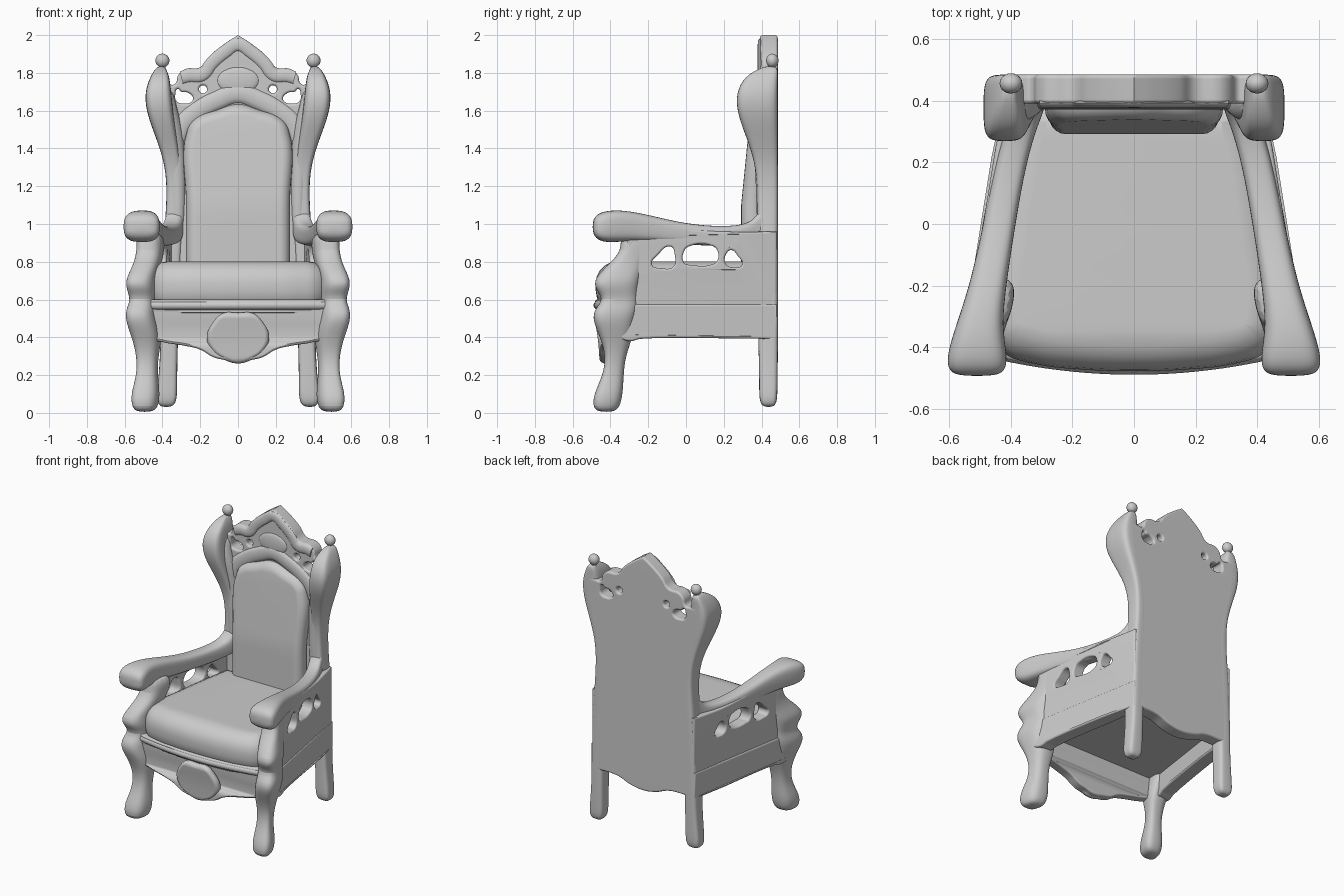
import bpy, bmesh, math
from mathutils import Vector

if "Cube" in bpy.data.objects:
    bpy.data.objects.remove(bpy.data.objects["Cube"])

grey = bpy.data.materials.new("plain grey")
grey.use_nodes = True
grey.diffuse_color = (0.6, 0.6, 0.6, 1)
grey.node_tree.nodes["Principled BSDF"].inputs["Base Color"].default_value = (0.6, 0.6, 0.6, 1)


def finish(name, bm, subdiv=0):
    """Turn a bmesh into a smooth shaded object."""
    bmesh.ops.remove_doubles(bm, verts=bm.verts, dist=0.0002)
    bmesh.ops.recalc_face_normals(bm, faces=bm.faces)
    mesh = bpy.data.meshes.new(name)
    bm.to_mesh(mesh)
    bm.free()
    mesh.materials.append(grey)
    ob = bpy.data.objects.new(name, mesh)
    bpy.context.collection.objects.link(ob)
    if subdiv:
        mod = ob.modifiers.new("smooth", "SUBSURF")
        mod.levels = mod.render_levels = subdiv
    bpy.ops.object.select_all(action="DESELECT")
    ob.select_set(True)
    bpy.context.view_layer.objects.active = ob
    bpy.ops.object.shade_smooth_by_angle(angle=math.radians(45))
    return ob


def curve_part(name, outlines, half, bevel, place, sharp=(), closed=True):
    """Rounded slab from outlines (later ones are holes), or a tube if open."""
    cu = bpy.data.curves.new(name, "CURVE")
    cu.dimensions = "2D" if closed else "3D"
    cu.fill_mode = "BOTH" if closed else "FULL"
    cu.resolution_u = 6
    cu.bevel_depth = bevel
    cu.bevel_resolution = 4
    if closed:
        cu.extrude = half - bevel
        cu.offset = -bevel
    else:
        cu.use_fill_caps = True
    for n, pts in enumerate(outlines):
        sp = cu.splines.new("BEZIER")
        sp.bezier_points.add(len(pts) - 1)
        sp.use_cyclic_u = closed
        for bp, (a, b) in zip(sp.bezier_points, pts):
            bp.co = (a, b, 0)
            kind = "VECTOR" if n == 0 and (a, b) in sharp else "AUTO"
            bp.handle_left_type = bp.handle_right_type = kind
    tmp = bpy.data.objects.new("tmp", cu)
    bpy.context.collection.objects.link(tmp)
    deps = bpy.context.evaluated_depsgraph_get()
    mesh = bpy.data.meshes.new_from_object(tmp.evaluated_get(deps))
    bpy.data.objects.remove(tmp)
    bm = bmesh.new()
    bm.from_mesh(mesh)
    bpy.data.meshes.remove(mesh)
    for v in bm.verts:
        v.co = place(*v.co)
    ob = finish(name, bm)
    if closed:
        ob.modifiers.new("flat faces", "WEIGHTED_NORMAL").keep_sharp = True


def loft(name, rows, axis, side, power=3.2, skew=0, count=16):
    """Rounded box sections (t, a0, a1, b0, b1) joined along z or y."""
    bm = bmesh.new()
    rings = []
    for t, a0, a1, b0, b1 in rows:
        ring = []
        for i in range(count):
            ang = 2 * math.pi * (i + 0.5) / count
            c, s = math.cos(ang), math.sin(ang)
            a = (a0 + a1) / 2 + (a1 - a0) / 2 * math.copysign(abs(c) ** (2 / power), c)
            b = (b0 + b1) / 2 + (b1 - b0) / 2 * math.copysign(abs(s) ** (2 / power), s)
            a -= skew * (b + .4)
            ring.append(bm.verts.new((a * side, b, t) if axis == "z" else (a * side, t, b)))
        rings.append(ring)
    for r, q in zip(rings, rings[1:]):
        for i in range(count):
            j = (i + 1) % count
            bm.faces.new((r[i], r[j], q[j], q[i]))
    bm.faces.new(rings[0])
    bm.faces.new(rings[-1])
    finish(name, bm, 2)


def ball(name, loc, size):
    bm = bmesh.new()
    bmesh.ops.create_uvsphere(bm, u_segments=20, v_segments=12, radius=1)
    for v in bm.verts:
        v.co = Vector(loc) + Vector(p * q for p, q in zip(v.co, size))
    finish(name, bm)


def mirrored(half):
    """Right half from top to bottom, completed on the other side."""
    return half + [(-x, z) for x, z in reversed(half) if x > 0]


def oval(cx, cz, rx, rz, n=8):
    return [(cx + rx * math.cos(math.tau * i / n), cz + rz * math.sin(math.tau * i / n))
            for i in range(n)]


# Back panel with crest and pierced corners
back = mirrored([(0, 2.0), (.07, 1.955), (.15, 1.89), (.2, 1.83), (.28, 1.82), (.315, 1.79),
                 (.335, 1.74), (.37, 1.74), (.42, 1.74), (.43, 1.62), (.385, 1.42),
                 (.35, 1.2), (.36, .8), (.36, .4), (.2, .395), (.1, .36), (0, .345)])
holes = []
for s in (1, -1):
    holes += [oval(.185 * s, 1.713, .021, .021),
              [(x * s, z) for x, z in ((.238, 1.665), (.25, 1.645), (.29, 1.638), (.325, 1.65),
                                       (.332, 1.685), (.32, 1.715), (.3, 1.7), (.265, 1.695))]]
curve_part("back_panel", [back] + holes, .0475, .014, lambda a, b, c: (a, .4385 + c, b),
           sharp=((0, 2.0), (.36, .4), (-.36, .4)))

# Soft crest mouldings and central swelling
crest = [(.3, 1.775), (.26, 1.785), (.19, 1.79), (.14, 1.85), (.07, 1.91)]
arch = [(.325, 1.46), (.29, 1.53), (.21, 1.6), (.11, 1.655)]
for name, half, peak, r in (("crest_moulding", crest, 1.95, .034),
                            ("arch_moulding", arch, 1.69, .05)):
    path = half + [(0, peak)] + [(-x, z) for x, z in reversed(half)]
    curve_part(name, [path], 0, r, lambda a, b, c: (a, .393 + .4 * c, b), closed=False)
ball("crest_swelling", (0, .392, 1.76), (.11, .015, .07))

# Back cushion, leaning back towards its pointed top
curve_part("back_cushion", [mirrored([(0, 1.635), (.11, 1.605), (.225, 1.56), (.268, 1.5),
                                      (.275, 1.1), (.275, .72), (0, .72)])],
           .06, .055, lambda a, b, c: (a, .352 + c + .1 * max(0, b - 1.1), b),
           sharp=((.275, .72), (-.275, .72), (0, .72)))

# Seat cushion with a generous roll, and the board beneath it
seat = mirrored([(0, -.478), (.18, -.472), (.32, -.455), (.43, -.415), (.475, -.34), (.455, 0),
                 (.385, .42), (0, .42)])
corners = ((.385, .42), (-.385, .42), (0, .42))
curve_part("seat_cushion", [seat], .135, .115, lambda a, b, c: (a, b, .667 + c), corners)
inner = [(x * .92, y * .95) for x, y in seat]
curve_part("seat_board", [inner], .015, .005, lambda a, b, c: (a, b, .545 + c))


# Front apron, bowed forward, with a hanging shield
def bowed(front):
    return lambda a, b, c: (a, front + .25 * a * a + .13 * max(0, .5 - b) + c, b)


apron = mirrored([(0, .6), (.25, .6), (.47, .6), (.47, .4), (.4, .375), (.28, .355),
                  (.2, .335), (.13, .295), (.07, .28), (0, .265)])
curve_part("front_apron", [apron], .035, .012, bowed(-.447),
           sharp=((0, .6), (.47, .6), (-.47, .6)))
shield = mirrored([(0, .53), (.08, .528), (.125, .49), (.165, .4), (.135, .325), (.07, .28), (0, .262)])
curve_part("apron_shield", [shield], .026, .024, bowed(-.46))
curve_part("apron_moulding", [[(-.46, .57), (-.2, .57), (0, .57), (.2, .57), (.46, .57)]], 0, .024,
           bowed(-.466), closed=False)

# Side profiles
panel = [(.48, .5), (.48, .96), (.2, .96), (0, .975), (-.2, 1.0), (-.32, .98), (-.31, .87),
         (-.38, .77), (-.4, .5)]
pierced = [[(-.18, .785), (-.15, .835), (-.08, .88), (-.06, .84), (-.067, .775), (-.13, .766)],
           [(-.01, .795), (-.008, .86), (.02, .883), (.14, .883), (.166, .86), (.165, .805),
            (.135, .785), (.03, .783)],
           [(.21, .79), (.215, .845), (.24, .862), (.275, .83), (.297, .785), (.255, .77)]]
rail = [(.482, .392), (.482, .575), (-.4, .575), (-.4, .42), (-.3, .38), (-.24, .392)]

# Lofted sections: height or depth, then the two ranges across
front_leg = [(.005, .45, .53, -.465, -.38), (.03, .42, .555, -.495, -.35),
             (.1, .413, .563, -.49, -.333), (.2, .43, .537, -.44, -.33),
             (.3, .43, .54, -.425, -.32), (.4, .41, .565, -.455, -.28),
             (.49, .43, .595, -.497, -.27), (.55, .44, .593, -.487, -.25),
             (.6, .44, .575, -.435, -.25), (.66, .435, .593, -.485, -.25),
             (.71, .44, .595, -.487, -.24), (.78, .43, .567, -.42, -.22),
             (.86, .42, .56, -.335, -.17), (.96, .42, .565, -.36, -.17)]
back_post = [(.03, .35, .41, .41, .465), (.06, .322, .433, .387, .484), (.15, .322, .425, .387, .485),
             (.3, .32, .412, .385, .487), (.45, .315, .411, .38, .487), (.85, .3, .4, .38, .487),
             (1.0, .29, .387, .375, .487),
             (1.2, .29, .374, .378, .487), (1.35, .305, .395, .36, .487), (1.5, .33, .452, .302, .487),
             (1.6, .343, .487, .268, .487), (1.7, .353, .495, .265, .487), (1.78, .362, .465, .31, .487),
             (1.82, .38, .44, .38, .487), (1.835, .39, .42, .42, .47)]
wing_fillet = [(.9, .28, .36, .375, .45), (1.2, .275, .36, .37, .45), (1.4, .28, .39, .36, .45),
               (1.52, .295, .43, .335, .45), (1.62, .325, .44, .325, .45), (1.72, .345, .42, .35, .45)]
armrest = [(.46, .29, .37, .92, 1.18), (.38, .285, .388, .9, 1.05), (.33, .31, .412, .89, 1.0),
           (.2, .35, .452, .88, .985), (0, .385, .49, .89, 1.0),
           (-.2, .415, .535, .91, 1.05), (-.33, .428, .58, .907, 1.075),
           (-.42, .412, .608, .9, 1.072), (-.47, .413, .608, .915, 1.055), (-.495, .44, .58, .95, 1.02)]

for side, tag in ((1, "left"), (-1, "right")):
    def slanted(a, b, c, s=side):
        """Lean the side inwards to the rear and thin it where it meets the post."""
        return (s * (.40 + .16 * (.3 - a) + c * (1 - 1.4 * max(0, a - .25))), a, b)

    curve_part(tag + "_arm_panel", [panel] + pierced, .042, .012, slanted,
               sharp=((.48, .5), (.48, .96), (-.4, .5)))
    curve_part(tag + "_side_rail", [rail], .05, .012, slanted, sharp=tuple(rail[:4]))
    loft(tag + "_front_leg", front_leg, "z", side, 2.8, .2)
    loft(tag + "_back_post", back_post, "z", side, 4)
    loft(tag + "_wing_fillet", wing_fillet, "z", side, 2)
    loft(tag + "_armrest", armrest, "y", side)
    # Finial on top of the wing
    ball(tag + "_finial_ball", (.4 * side, .457, 1.865), (.037, .033, .037))
    loft(tag + "_finial_neck", [(1.79, .375, .425, .435, .48), (1.82, .382, .418, .44, .476),
                                (1.85, .385, .415, .443, .473)], "z", side, 2)
